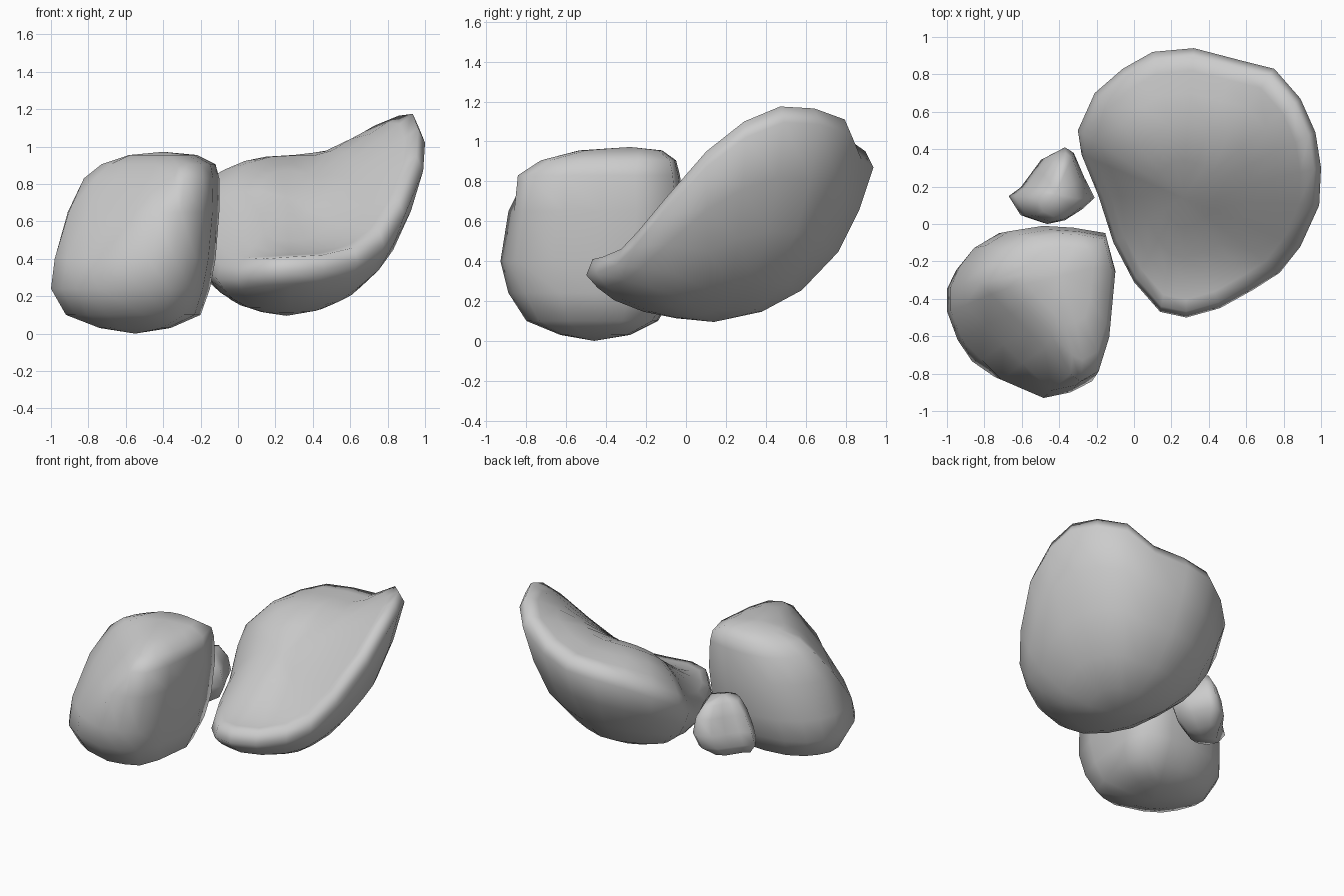
import bpy, bmesh

if "Cube" in bpy.data.objects:
    bpy.data.objects.remove(bpy.data.objects["Cube"])


def loft(name, rings, bottom, top):
    """Skin stacked closed rings, close both ends with a pole, shade smooth."""
    bm = bmesh.new()
    rows = [[bm.verts.new(p) for p in ring] for ring in rings]
    low, high = bm.verts.new(bottom), bm.verts.new(top)
    n = len(rows[0])
    for i in range(n):
        j = (i + 1) % n
        bm.faces.new((low, rows[0][i], rows[0][j]))
        bm.faces.new((high, rows[-1][j], rows[-1][i]))
        for a, b in zip(rows, rows[1:]):
            bm.faces.new((a[i], a[j], b[j], b[i]))
    bmesh.ops.recalc_face_normals(bm, faces=bm.faces)
    for f in bm.faces:
        f.smooth = True
    mesh = bpy.data.meshes.new(name)
    bm.to_mesh(mesh)
    bm.free()
    obj = bpy.data.objects.new(name, mesh)
    bpy.context.collection.objects.link(obj)
    return obj


def fit(plan, sections):
    """Stretch a plan outline into each section box (z, x0, x1, y0, y1) and
    shave its near-left corner back to x + y = c."""
    xs, ys = [p[0] for p in plan], [p[1] for p in plan]
    ax, ay, w, d = min(xs), min(ys), max(xs) - min(xs), max(ys) - min(ys)
    rings = []
    for z, x0, x1, y0, y1, c in sections:
        ring = []
        for px, py in plan:
            x, y = x0 + (px - ax) / w * (x1 - x0), y0 + (py - ay) / d * (y1 - y0)
            cut = max(0, c - x - y) / 2
            ring.append((x + cut, y + cut, z))
        rings.append(ring)
    return rings


# Upright boulder at the front left
plan = [(-1, -.33), (-.95, -.22), (-.87, -.12), (-.73, -.04), (-.53, -.01), (-.35, -.02),
        (-.16, -.05), (-.1, -.26), (-.12, -.45), (-.14, -.64), (-.21, -.84), (-.33, -.9),
        (-.48, -.93), (-.73, -.85), (-.86, -.76), (-.94, -.63), (-1, -.46)]
loft("upright_boulder", fit(plan, [
    (.03, -.74, -.36, -.63, -.28, -9),
    (.1, -.92, -.2, -.8, -.14, -9),
    (.24, -1, -.15, -.89, -.06, -1.6),
    (.4, -.98, -.12, -.93, -.02, -1.54),
    (.65, -.91, -.1, -.89, -.01, -1.34),
    (.83, -.83, -.1, -.87, -.03, -1.14),
    (.905, -.73, -.12, -.75, -.05, -1.03),
    (.955, -.58, -.22, -.54, -.12, -.9),
]), (-.55, -.46, 0), (-.4, -.28, .972))

# Large tilted slab: rim points are x, y and height of the upper lip
rim = [(-.3, .5, .68), (-.21, .7, .8), (-.06, .83, .88), (.1, .92, .93), (.32, .94, .95),
       (.55, .88, .99), (.75, .83, 1.11), (.89, .67, 1.165), (.97, .49, 1.175),
       (1, .3, 1.1), (.99, .1, .95), (.89, -.12, .71), (.78, -.26, .55),
       (.64, -.35, .46), (.46, -.45, .42), (.28, -.5, .41), (.14, -.47, .4),
       (0, -.31, .37), (-.11, -.1, .37), (-.19, .15, .44), (-.28, .37, .58)]
cx, cy = .26, .14


def upper(x, y):
    """Height of the slab's upper face: a step rising backwards, lifted at right."""
    s = min(1, max(0, (y + .38) / .98))
    return .45 + .51 * s * s * (3 - 2 * s) + .58 * max(0, x - .35) ** 1.5


rings = []
for t, f in [(.3, .06), (.55, .2), (.78, .45), (.91, .72), (1, 1)]:      # underside
    rings.append([(cx + (x - cx) * t, cy + (y - cy) * t, .1 + (z - .18) * f)
                  for x, y, z in rim])
for t in (.95, .85, .7, .5, .25):                                        # upper face
    ring = []
    for x, y, z in rim:
        ex, ey = cx + (x - cx) * .95, cy + (y - cy) * .95
        px, py = cx + (x - cx) * t, cy + (y - cy) * t
        ring.append((px, py, upper(px, py) + (z - upper(ex, ey)) * (t / .95) ** 2.5))
    rings.append(ring)
loft("tilted_slab", rings, (cx, cy, .095), (cx, cy, upper(cx, cy)))

# Small pebble wedged behind the boulder
plan = [(-.67, .15), (-.6, .2), (-.54, .28), (-.48, .36), (-.38, .41), (-.33, .38),
        (-.27, .25), (-.21, .14), (-.28, .08), (-.38, .02), (-.48, 0), (-.6, .04)]
loft("wedged_pebble", fit(plan, [
    (.21, -.62, -.36, .04, .3, -9),
    (.28, -.67, -.25, .01, .39, -9),
    (.37, -.64, -.21, 0, .41, -9),
    (.48, -.58, -.24, .01, .38, -9),
    (.56, -.52, -.3, .04, .32, -9),
]), (-.48, .15, .185), (-.42, .16, .6))
